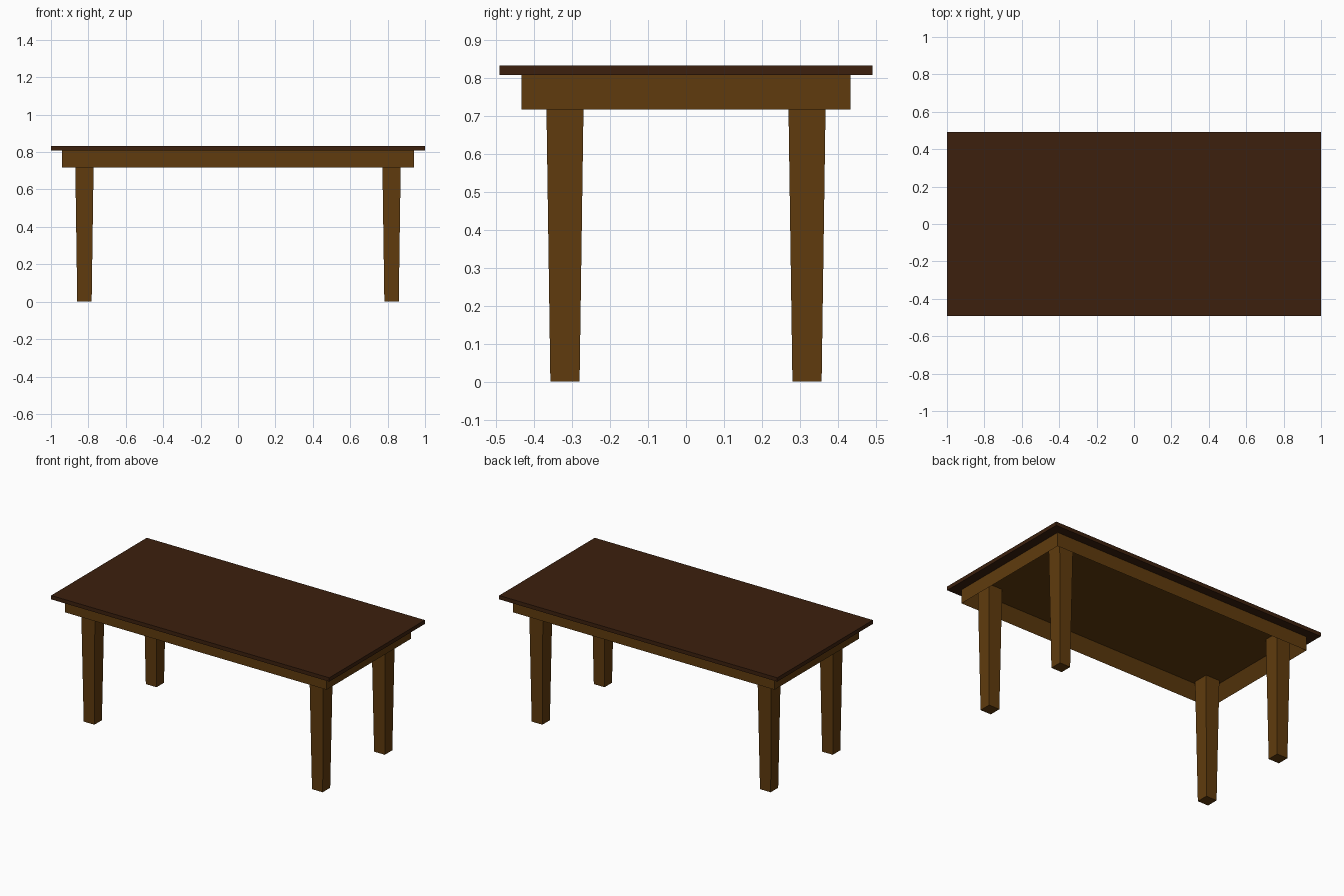
import bpy, bmesh
from mathutils import Matrix

if "Cube" in bpy.data.objects:
    bpy.data.objects.remove(bpy.data.objects["Cube"])


def material(name, rgb):
    m = bpy.data.materials.new(name)
    m.diffuse_color = (*rgb, 1.0)
    m.use_nodes = True
    m.node_tree.nodes["Principled BSDF"].inputs["Base Color"].default_value = m.diffuse_color
    return m


dark_wood = material("dark brown wood", (0.045, 0.0145, 0.0043))
light_wood = material("golden brown wood", (0.117, 0.044, 0.0042))


def box(bm, sx, sy, z0, z1):
    mat = Matrix.Translation((0, 0, (z0 + z1) / 2)) @ Matrix.Diagonal((sx, sy, z1 - z0, 1))
    return bmesh.ops.create_cube(bm, size=1, matrix=mat)["verts"]


def finish(bm, name, mat, location=(0, 0, 0)):
    bmesh.ops.recalc_face_normals(bm, faces=bm.faces)
    mesh = bpy.data.meshes.new(name)
    bm.to_mesh(mesh)
    bm.free()
    mesh.materials.append(mat)
    ob = bpy.data.objects.new(name, mesh)
    ob.location = location
    bpy.context.collection.objects.link(ob)
    return ob


TOP_Z, UNDER_Z, APRON_Z, CEILING_Z = 0.833, 0.808, 0.717, 0.80

# Table top slab
bm = bmesh.new()
box(bm, 2.0, 0.982, UNDER_Z, TOP_Z)
finish(bm, "table_top", dark_wood)

# Apron: box with its underside inset and recessed into a hollow frame
bm = bmesh.new()
box(bm, 1.88, 0.866, APRON_Z, UNDER_Z)
bm.normal_update()
bottom = min(bm.faces, key=lambda f: f.calc_center_median().z)
bmesh.ops.inset_region(bm, faces=[bottom], thickness=0.066)
for v in bottom.verts:
    v.co.z = CEILING_Z
finish(bm, "apron", light_wood)

# Four legs, tapering towards the floor
LEG_TOP, LEG_FOOT = 0.10, 0.077
for x_name, sx in (("left", -1), ("right", 1)):
    for y_name, sy in (("front", -1), ("back", 1)):
        bm = bmesh.new()
        for v in box(bm, LEG_TOP, LEG_TOP, 0, CEILING_Z):
            if v.co.z < 0.1:
                v.co.x *= LEG_FOOT / LEG_TOP
                v.co.y *= LEG_FOOT / LEG_TOP
        finish(bm, f"{y_name}_{x_name}_leg", light_wood, (sx * 0.821, sy * 0.319, 0))
